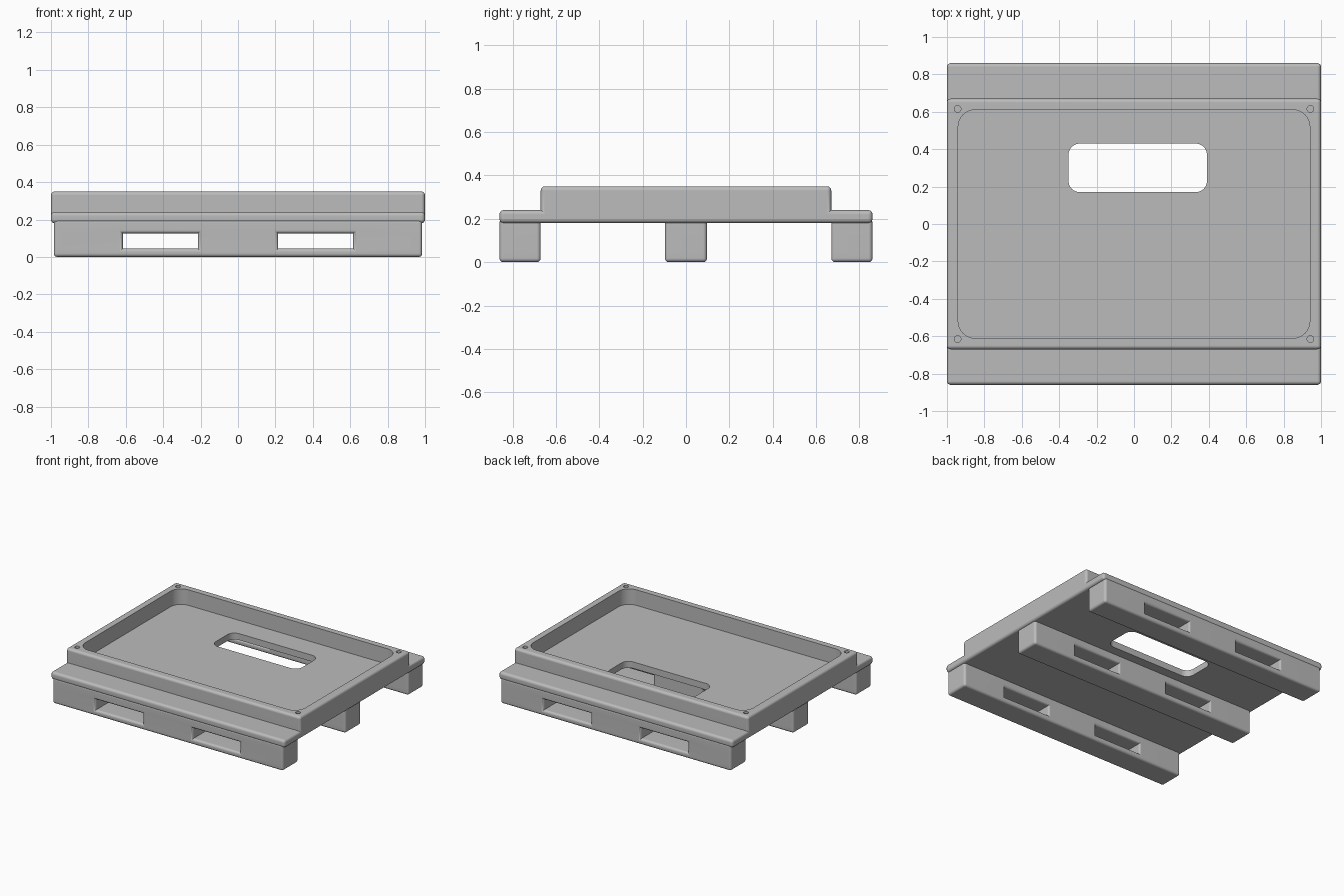
import bpy
import bmesh
import math
from mathutils import Matrix, Vector

cube = bpy.data.objects.get("Cube")
if cube:
    bpy.data.objects.remove(cube, do_unlink=True)

# One grey plastic throughout
grey = bpy.data.materials.new("grey_plastic")
grey.use_nodes = True
grey.diffuse_color = (0.5, 0.5, 0.5, 1)
bsdf = next(n for n in grey.node_tree.nodes if n.type == "BSDF_PRINCIPLED")
bsdf.inputs["Base Color"].default_value = (0.5, 0.5, 0.5, 1)


def to_object(name, bm):
    mesh = bpy.data.meshes.new(name)
    bm.to_mesh(mesh)
    bm.free()
    mesh.materials.append(grey)
    ob = bpy.data.objects.new(name, mesh)
    bpy.context.collection.objects.link(ob)
    return ob


def extrude_faces(bm, offset):
    """Thicken a flat sheet of faces into a solid."""
    bmesh.ops.remove_doubles(bm, verts=bm.verts[:], dist=1e-5)
    ext = bmesh.ops.extrude_face_region(bm, geom=bm.faces[:], use_keep_orig=True)
    moved = [g for g in ext["geom"] if isinstance(g, bmesh.types.BMVert)]
    bmesh.ops.translate(bm, verts=moved, vec=Vector(offset))
    bmesh.ops.recalc_face_normals(bm, faces=bm.faces[:])


def round_convex_edges(bm, radius):
    bm.normal_update()
    edges = [e for e in bm.edges if e.is_manifold and e.is_convex
             and e.calc_face_angle() > math.radians(40)]
    bmesh.ops.bevel(bm, geom=edges, offset=radius, segments=4, profile=0.5,
                    affect="EDGES", clamp_overlap=True)


def rounded_block(name, x0, x1, y0, y1, z0, z1, radius):
    """Block with rounded vertical corners, used as a cutter."""
    bm = bmesh.new()
    size = Matrix.Diagonal((x1 - x0, y1 - y0, z1 - z0, 1))
    mid = Matrix.Translation(((x0 + x1) / 2, (y0 + y1) / 2, (z0 + z1) / 2))
    bmesh.ops.create_cube(bm, size=1, matrix=mid @ size)
    upright = [e for e in bm.edges
               if abs(e.verts[0].co.z - e.verts[1].co.z) > 0.001]
    bmesh.ops.bevel(bm, geom=upright, offset=radius, segments=8, profile=0.5,
                    affect="EDGES")
    return to_object(name, bm)


def activate(ob):
    bpy.ops.object.select_all(action="DESELECT")
    ob.select_set(True)
    bpy.context.view_layer.objects.active = ob


def cut(ob, cutter):
    mod = ob.modifiers.new("cut", "BOOLEAN")
    mod.operation = "DIFFERENCE"
    mod.solver = "EXACT"
    mod.object = cutter
    activate(ob)
    bpy.ops.object.modifier_apply(modifier=mod.name)
    bpy.data.objects.remove(cutter, do_unlink=True)


def finish(ob):
    activate(ob)
    bpy.ops.object.shade_smooth_by_angle(angle=math.radians(32))
    ob.modifiers.new("even_shading", "WEIGHTED_NORMAL").keep_sharp = True


# Deck: stepped section swept across the width
DECK_Y, TRAY_Y = 0.86, 0.67
BOTTOM, LEDGE, RIM = 0.18, 0.24, 0.35
half = [(DECK_Y, BOTTOM), (DECK_Y, LEDGE), (TRAY_Y, LEDGE), (TRAY_Y, RIM)]
section = half + [(-y, z) for y, z in reversed(half)]
bm = bmesh.new()
bm.faces.new([bm.verts.new((-1, y, z)) for y, z in section])
extrude_faces(bm, (2, 0, 0))
round_convex_edges(bm, 0.02)
deck = to_object("tray_deck", bm)

# Tray recess and the handling window through its floor
cut(deck, rounded_block("recess_cutter", -0.94, 0.94, -0.61, 0.61, 0.23, 0.5, 0.09))
cut(deck, rounded_block("window_cutter", -0.35, 0.39, 0.17, 0.43, 0.1, 0.4, 0.06))

# Small locating holes in the rim corners
for sx in (-1, 1):
    for sy in (-1, 1):
        bm = bmesh.new()
        bmesh.ops.create_cone(bm, cap_ends=True, segments=20, radius1=0.018,
                              radius2=0.018, depth=0.1,
                              matrix=Matrix.Translation((sx * 0.943, sy * 0.615, 0.36)))
        cut(deck, to_object("hole_cutter", bm))
finish(deck)


# Runners: a front panel with two slot openings, thickened front to back
def runner(name, y0, y1):
    xs = [-0.985, -0.615, -0.215, 0.215, 0.615, 0.985]
    zs = [0, 0.045, 0.125, 0.2]
    bm = bmesh.new()
    for i in range(len(xs) - 1):
        for j in range(len(zs) - 1):
            if j == 1 and i in (1, 3):
                continue
            corners = [(i, j), (i + 1, j), (i + 1, j + 1), (i, j + 1)]
            bm.faces.new([bm.verts.new((xs[a], y0, zs[b])) for a, b in corners])
    extrude_faces(bm, (0, y1 - y0, 0))
    round_convex_edges(bm, 0.018)
    finish(to_object(name, bm))


runner("front_runner", -DECK_Y, -TRAY_Y)
runner("middle_runner", -0.097, 0.097)
runner("back_runner", TRAY_Y, DECK_Y)
